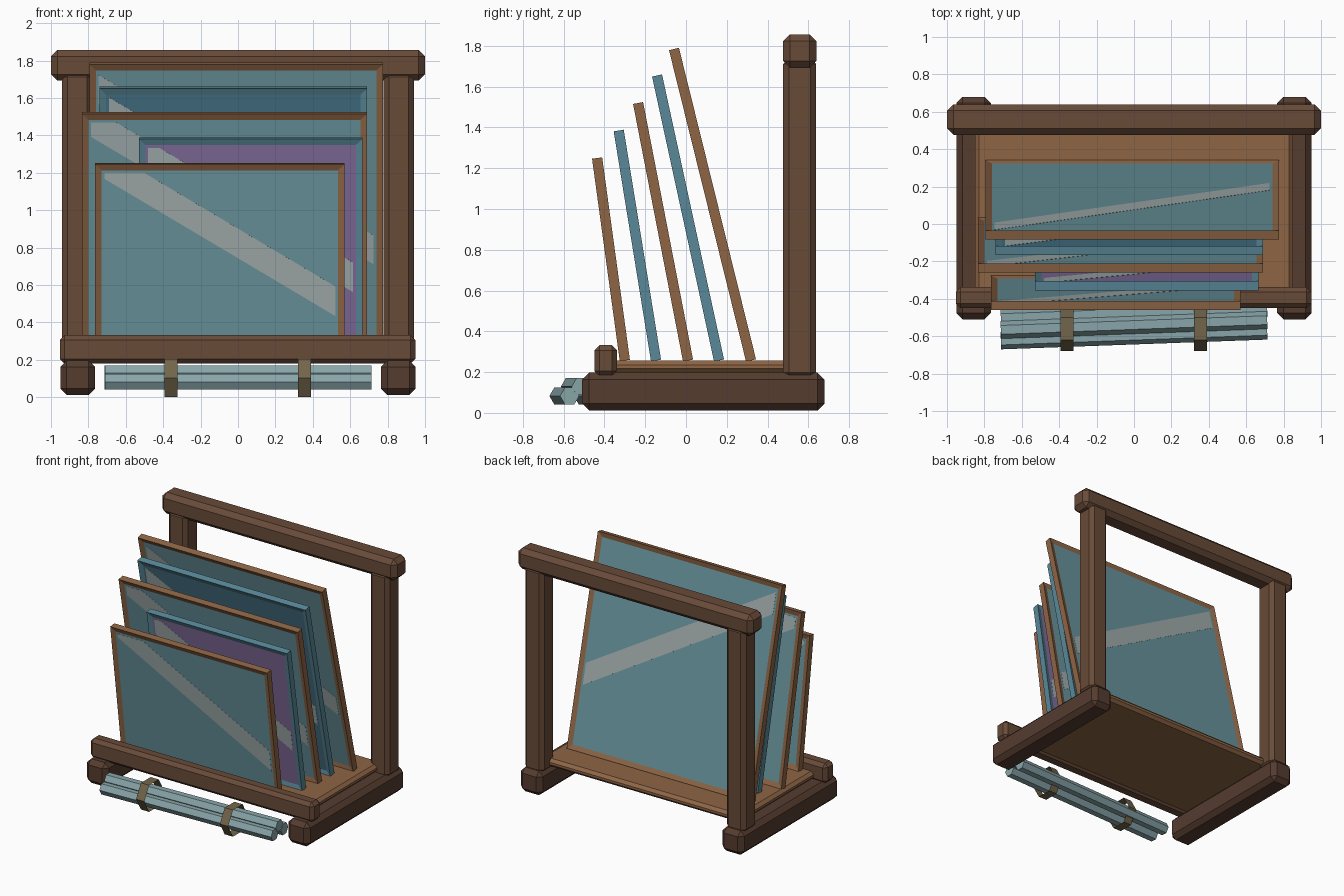
import bpy, bmesh, math
from mathutils import Vector, Matrix

if "Cube" in bpy.data.objects:
    bpy.data.objects.remove(bpy.data.objects["Cube"])


def material(name, rgb):
    m = bpy.data.materials.new(name)
    m.diffuse_color = (*rgb, 1)
    m.use_nodes = True
    m.node_tree.nodes["Principled BSDF"].inputs["Base Color"].default_value = m.diffuse_color
    return m


DARK = material("dark_wood", (0.09, 0.045, 0.028))
WOOD = material("mid_wood", (0.14, 0.07, 0.04))
LIGHT = material("light_wood", (0.27, 0.13, 0.06))
BLUE = material("blue_frame", (0.10, 0.25, 0.32))
TEAL = material("teal_glass", (0.14, 0.30, 0.34))
DEEP = material("deep_glass", (0.06, 0.17, 0.24))
PURPLE = material("purple_glass", (0.22, 0.15, 0.33))
GLINT = material("glint", (0.36, 0.42, 0.42))
TUBE = material("tube_glass", (0.25, 0.38, 0.40))
STRAP = material("strap_cloth", (0.17, 0.13, 0.07))


def finish(name, bm, *mats):
    bmesh.ops.recalc_face_normals(bm, faces=bm.faces)
    mesh = bpy.data.meshes.new(name)
    bm.to_mesh(mesh)
    bm.free()
    for m in mats:
        mesh.materials.append(m)
    ob = bpy.data.objects.new(name, mesh)
    bpy.context.collection.objects.link(ob)
    return ob


def box_mesh(lo, hi):
    bm = bmesh.new()
    bmesh.ops.create_cube(bm, size=1)
    lo, hi = Vector(lo), Vector(hi)
    bmesh.ops.scale(bm, vec=hi - lo, verts=bm.verts)
    bmesh.ops.translate(bm, vec=(lo + hi) / 2, verts=bm.verts)
    return bm


def beam(name, lo, hi, mat, chamfer):
    bm = box_mesh(lo, hi)
    bmesh.ops.bevel(bm, geom=bm.edges[:], offset=chamfer, segments=1, affect='EDGES')
    return finish(name, bm, mat)


# Rack: skids, posts, top beam, deck and front lip
for side, s in (("left", -1), ("right", 1)):
    xs = sorted((s * 0.765, s * 0.95))
    beam(side + "_skid", (xs[0], -0.51, 0.012), (xs[1], 0.68, 0.197), DARK, 0.034)
    xs = sorted((s * 0.778, s * 0.94))
    beam(side + "_post", (xs[0], 0.477, 0.17), (xs[1], 0.638, 1.74), WOOD, 0.028)
beam("top_beam", (-1, 0.477, 1.693), (1, 0.64, 1.857), WOOD, 0.034)
beam("deck", (-0.85, -0.42, 0.195), (0.85, 0.55, 0.257), LIGHT, 0.022)
beam("front_lip", (-0.953, -0.45, 0.18), (0.948, -0.338, 0.333), WOOD, 0.026)


# Leaning panes: inset frame with recessed glass and a diagonal glint
def pane(i, x0, x1, y_foot, y_top, z_top, frame, glass):
    foot, top = Vector((0, y_foot, 0.257)), Vector((0, y_top, z_top))
    up = top - foot
    w, h, t, rim, recess = x1 - x0, up.length, 0.05, 0.05, 0.012
    place = Matrix.Translation((foot + top) / 2 + Vector(((x0 + x1) / 2, 0, 0)))
    place = place @ Matrix.Rotation(math.atan2(-up.y, up.z), 4, 'X')

    bm = box_mesh((-w / 2, -t / 2, -h / 2), (w / 2, t / 2, h / 2))
    bm.normal_update()
    faces = [f for f in bm.faces if abs(f.normal.y) > 0.9]
    bmesh.ops.inset_individual(bm, faces=faces, thickness=rim, depth=-recess)
    for f in faces:
        f.material_index = 1
    finish(f"pane_{i}", bm, frame, glass).matrix_world = place

    gw, gh, d = w / 2 - rim, h / 2 - rim, t / 2 - recess + 0.001
    bm = box_mesh((-gw, -d, -0.08), (gw, d, 0.08))
    for v in bm.verts:
        v.co.z += 0.13 * h - 0.6 * v.co.x
    cut = bmesh.ops.bisect_plane(bm, geom=bm.verts[:] + bm.edges[:] + bm.faces[:],
                                 plane_co=(0, 0, gh), plane_no=(0, 0, 1), clear_outer=True)
    rim_edges = [e for e in cut["geom_cut"] if isinstance(e, bmesh.types.BMEdge)]
    if rim_edges:
        bmesh.ops.holes_fill(bm, edges=rim_edges)
    finish(f"pane_{i}_glint", bm, GLINT).matrix_world = place


pane(1, -0.765, 0.57, -0.30, -0.436, 1.25, LIGHT, TEAL)
pane(2, -0.53, 0.665, -0.147, -0.33, 1.385, BLUE, PURPLE)
pane(3, -0.835, 0.69, 0.01, -0.235, 1.52, LIGHT, TEAL)
pane(4, -0.74, 0.69, 0.162, -0.142, 1.655, BLUE, DEEP)
pane(5, -0.795, 0.775, 0.319, -0.059, 1.785, LIGHT, TEAL)


# Six-sided prism lying along x
def prism(name, x, y, z, r, length, mat, caps, turn=0.0):
    bm = bmesh.new()
    bmesh.ops.create_cone(bm, cap_ends=caps, segments=6, radius1=r, radius2=r, depth=length)
    corner = max(bm.verts, key=lambda v: v.co.y).co
    spin = math.pi / 2 - math.atan2(corner.y, corner.x)
    bmesh.ops.transform(bm, verts=bm.verts, matrix=Matrix.Rotation(math.pi / 2, 4, 'Y')
                        @ Matrix.Rotation(spin, 4, 'Z'))
    ob = finish(name, bm, mat)
    ob.location = (x, y, z)
    ob.rotation_euler.z = turn


# Bundle of glass tubes held by two thin straps
for i, (y, z) in enumerate(((-0.597, 0.083), (-0.54, 0.13), (-0.477, 0.083)), 1):
    prism(f"glass_tube_{i}", 0, y, z, 0.047, 1.425, TUBE, True, math.radians(2.1))
for side, x in (("left", -0.358), ("right", 0.355)):
    prism(side + "_strap", x, -0.56, 0.1025, 0.118, 0.07, STRAP, False)
